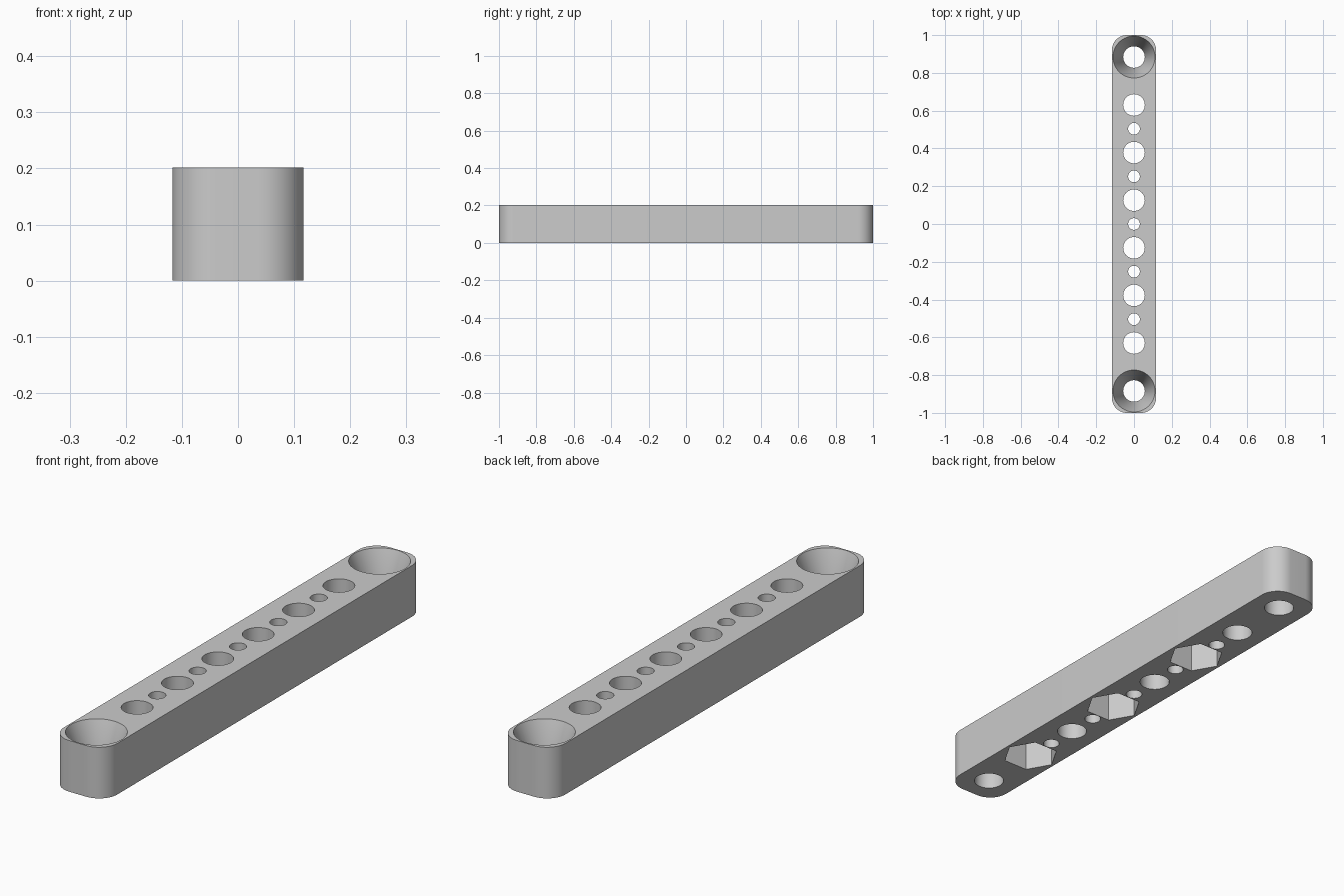
import bpy, bmesh
from math import cos, sin, pi, radians

if "Cube" in bpy.data.objects:
    bpy.data.objects.remove(bpy.data.objects["Cube"], do_unlink=True)

HALF_W, HALF_L, HEIGHT, CORNER = 0.117, 1.0, 0.202, 0.08
PITCH = 0.252          # spacing between neighbouring large holes
HOLE_R, PILOT_R = 0.057, 0.031
SINK_Y, SINK_R, SINK_DEPTH = 0.884, 0.111, 0.15
NUT_R, NUT_DEPTH = 0.107, 0.125
OVER = 0.02            # how far cutters poke out of the bar

grey = bpy.data.materials.new("plain grey")
grey.use_nodes = True
colour = (0.6, 0.6, 0.6, 1)
grey.diffuse_color = colour
grey.node_tree.nodes["Principled BSDF"].inputs["Base Color"].default_value = colour


def make_object(name, bm):
    bmesh.ops.recalc_face_normals(bm, faces=bm.faces)
    mesh = bpy.data.meshes.new(name)
    bm.to_mesh(mesh)
    bm.free()
    mesh.materials.append(grey)
    obj = bpy.data.objects.new(name, mesh)
    bpy.context.collection.objects.link(obj)
    return obj


def turned_cutter(name, y, profile, sides=64):
    """Closed solid made from (radius, height) rings around a vertical axis."""
    bm = bmesh.new()
    rings = [[bm.verts.new((r * cos(2 * pi * i / sides), y + r * sin(2 * pi * i / sides), z))
              for i in range(sides)] for r, z in profile]
    for low, high in zip(rings, rings[1:]):
        for i in range(sides):
            j = (i + 1) % sides
            bm.faces.new((low[i], low[j], high[j], high[i]))
    bm.faces.new(rings[0])
    bm.faces.new(rings[-1])
    obj = make_object(name, bm)
    obj.hide_render = True
    return obj


# Bar with rounded upright corners
bm = bmesh.new()
outline = []
for k, (sx, sy) in enumerate([(1, 1), (-1, 1), (-1, -1), (1, -1)]):
    for i in range(17):
        a = pi / 2 * (k + i / 16)
        outline.append(bm.verts.new((sx * (HALF_W - CORNER) + CORNER * cos(a),
                                     sy * (HALF_L - CORNER) + CORNER * sin(a), 0)))
base = bm.faces.new(outline)
top = bmesh.ops.extrude_face_region(bm, geom=[base])["geom"]
bmesh.ops.translate(bm, vec=(0, 0, HEIGHT),
                    verts=[v for v in top if isinstance(v, bmesh.types.BMVert)])
bar = make_object("bar", bm)

# Cutters: large through holes, with a hexagonal nut pocket under every second one
cutters = []
for n in range(6):
    y = (n - 2.5) * PITCH
    cutters.append(turned_cutter("hole_cutter", y, [(HOLE_R, -OVER), (HOLE_R, HEIGHT + OVER)]))
    if n % 2 == 0:
        cutters.append(turned_cutter("nut_pocket_cutter", y,
                                     [(NUT_R, -OVER), (NUT_R, NUT_DEPTH)], sides=6))

# Small pilot holes between them
for n in range(-2, 3):
    cutters.append(turned_cutter("pilot_cutter", n * PITCH,
                                 [(PILOT_R, -OVER), (PILOT_R, HEIGHT + OVER)]))

# Countersunk screw holes at both ends
slope = (SINK_R - HOLE_R) / SINK_DEPTH
for side in (-1, 1):
    cutters.append(turned_cutter("countersink_cutter", side * SINK_Y,
                                 [(HOLE_R, -OVER), (HOLE_R, HEIGHT - SINK_DEPTH),
                                  (SINK_R + slope * OVER, HEIGHT + OVER)]))

# Cut everything out of the bar and discard the cutters
for cutter in cutters:
    mod = bar.modifiers.new(cutter.name, "BOOLEAN")
    mod.operation = "DIFFERENCE"
    mod.solver = "EXACT"
    mod.object = cutter
bpy.context.view_layer.update()
evaluated = bar.evaluated_get(bpy.context.evaluated_depsgraph_get())
cut_mesh = bpy.data.meshes.new_from_object(evaluated)
bar.modifiers.clear()
bar.data = cut_mesh
cut_mesh.name = "bar"
cut_mesh.materials.clear()
cut_mesh.materials.append(grey)
for poly in cut_mesh.polygons:
    poly.material_index = 0
for cutter in cutters:
    bpy.data.objects.remove(cutter, do_unlink=True)

# Smooth curved walls, crisp rims
bpy.ops.object.select_all(action="DESELECT")
bar.select_set(True)
bpy.context.view_layer.objects.active = bar
bpy.ops.object.shade_smooth_by_angle(angle=radians(30))
